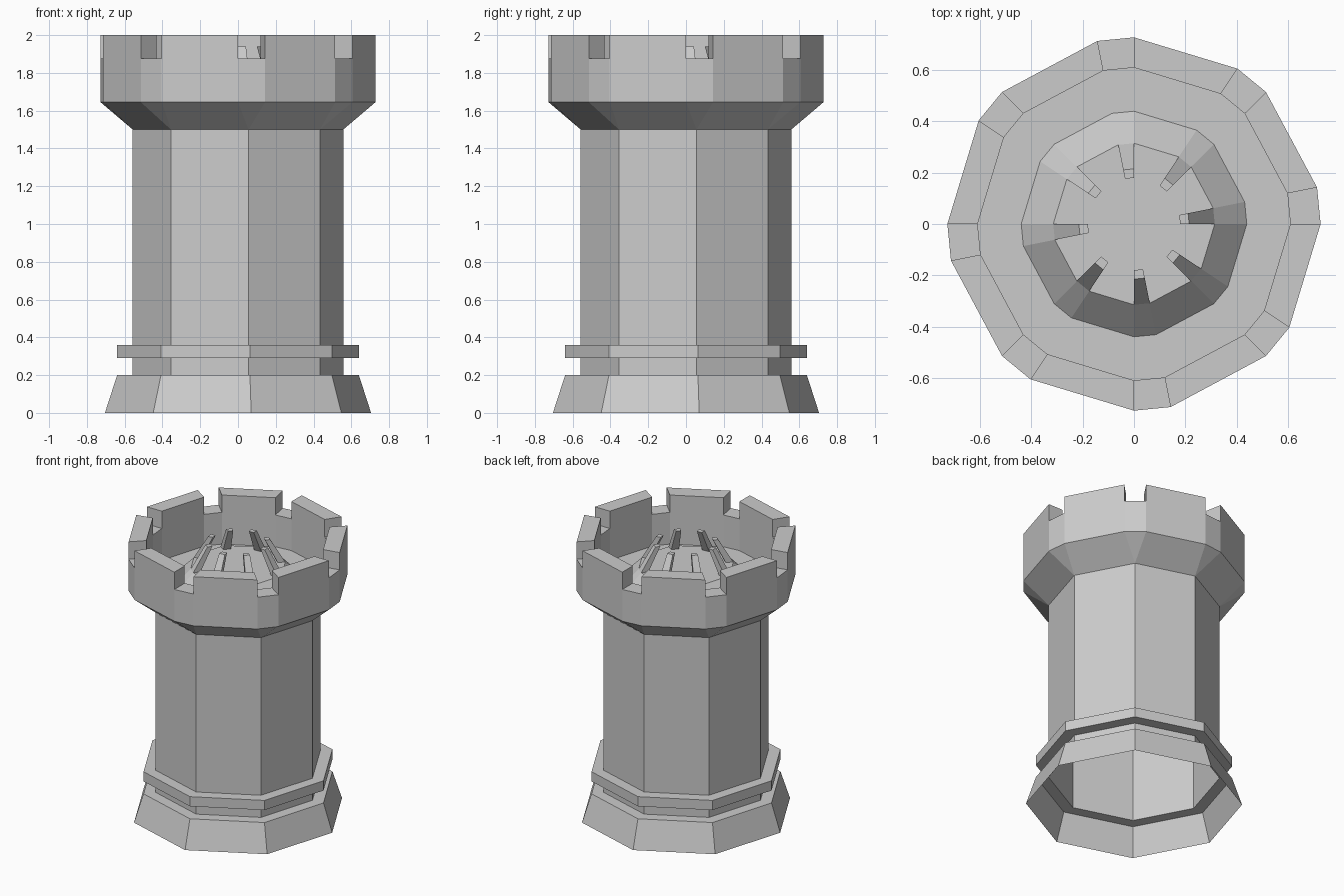
import bpy, bmesh
from math import sin, cos, radians

if "Cube" in bpy.data.objects:
    bpy.data.objects.remove(bpy.data.objects["Cube"])

GAP = 11.3                                    # angular width of a battlement gap
OCT = [45 * k + GAP / 2 for k in range(8)]    # body corners
HEX = [45 * k + d for k in range(8) for d in (0, GAP)]  # crown corners
R_OUT, R_IN = 0.728, 0.61


def pt(r, a, z):
    return (r * cos(radians(a)), r * sin(radians(a)), z)


def build(name, polys):
    """Make a flat-shaded object from point polygons, welding shared corners."""
    bm = bmesh.new()
    for poly in polys:
        bm.faces.new([bm.verts.new(p) for p in poly])
    bmesh.ops.remove_doubles(bm, verts=bm.verts[:], dist=0.0005)
    bmesh.ops.recalc_face_normals(bm, faces=bm.faces[:])
    mesh = bpy.data.meshes.new(name)
    bm.to_mesh(mesh)
    bm.free()
    obj = bpy.data.objects.new(name, mesh)
    bpy.context.collection.objects.link(obj)
    return obj


def quad(a0, a1, p0, p1):
    (r0, z0), (r1, z1) = p0, p1
    return [pt(r0, a0, z0), pt(r0, a1, z0), pt(r1, a1, z1), pt(r1, a0, z1)]


def lathe(profile, angles):
    n = len(angles)
    return [quad(angles[i], angles[(i + 1) % n], p, q)
            for p, q in zip(profile, profile[1:]) for i in range(n)]


# Hollow base and shaft, open underneath
build("base_and_shaft", lathe(
    [(0.708, 0), (0.643, 0.2), (0.56, 0.2), (0.56, 1.5)], OCT))

# Collar ring around the shaft
build("collar", lathe(
    [(0.56, 0.29), (0.643, 0.29), (0.643, 0.36), (0.56, 0.36)], OCT))

# Crown: flare, battlements, sunken floor and raised centre
FLARE, FLOOR, DECK, SILL, TOP = 1.645, 1.645, 1.77, 1.875, 2.0
crown = []
for k in range(8):
    a, b, c = 45 * k, 45 * k + GAP, 45 * (k + 1)
    # flare: triangle under the gap, quad under the merlon
    crown.append([pt(0.56, OCT[k], 1.5), pt(R_OUT, b, FLARE), pt(R_OUT, a, FLARE)])
    crown.append([pt(0.56, OCT[k], 1.5), pt(0.56, OCT[k] + 45, 1.5),
                  pt(R_OUT, c, FLARE), pt(R_OUT, b, FLARE)])
    for a0, a1, merlon in ((a, b, False), (b, c, True)):
        crown.append(quad(a0, a1, (R_OUT, FLARE), (R_OUT, SILL)))
        crown.append(quad(a0, a1, (R_IN, SILL), (R_IN, FLOOR)))
        if merlon:
            crown.append(quad(a0, a1, (R_OUT, SILL), (R_OUT, TOP)))
            crown.append(quad(a0, a1, (R_IN, TOP), (R_IN, SILL)))
            for e in (a0, a1):
                crown.append([pt(R_OUT, e, SILL), pt(R_OUT, e, TOP),
                              pt(R_IN, e, TOP), pt(R_IN, e, SILL)])
        h = TOP if merlon else SILL
        crown.append(quad(a0, a1, (R_OUT, h), (R_IN, h)))
crown += lathe([(R_IN, FLOOR), (0.44, FLOOR), (0.315, DECK)], HEX)
crown.append([pt(0.315, a, DECK) for a in HEX])
build("crown", crown)

# Thin leaning prongs on the raised centre, one per gap
prongs = []
for k in range(8):
    a, b = 45 * k, 45 * k + GAP
    section = [(0.315, DECK), (0.215, 1.94), (0.18, 1.94), (0.264, DECK)]
    prongs += [quad(a, b, p, q) for p, q in zip(section, section[1:])]
    prongs += [[pt(r, e, z) for r, z in section] for e in (a, b)]
build("prongs", prongs)
